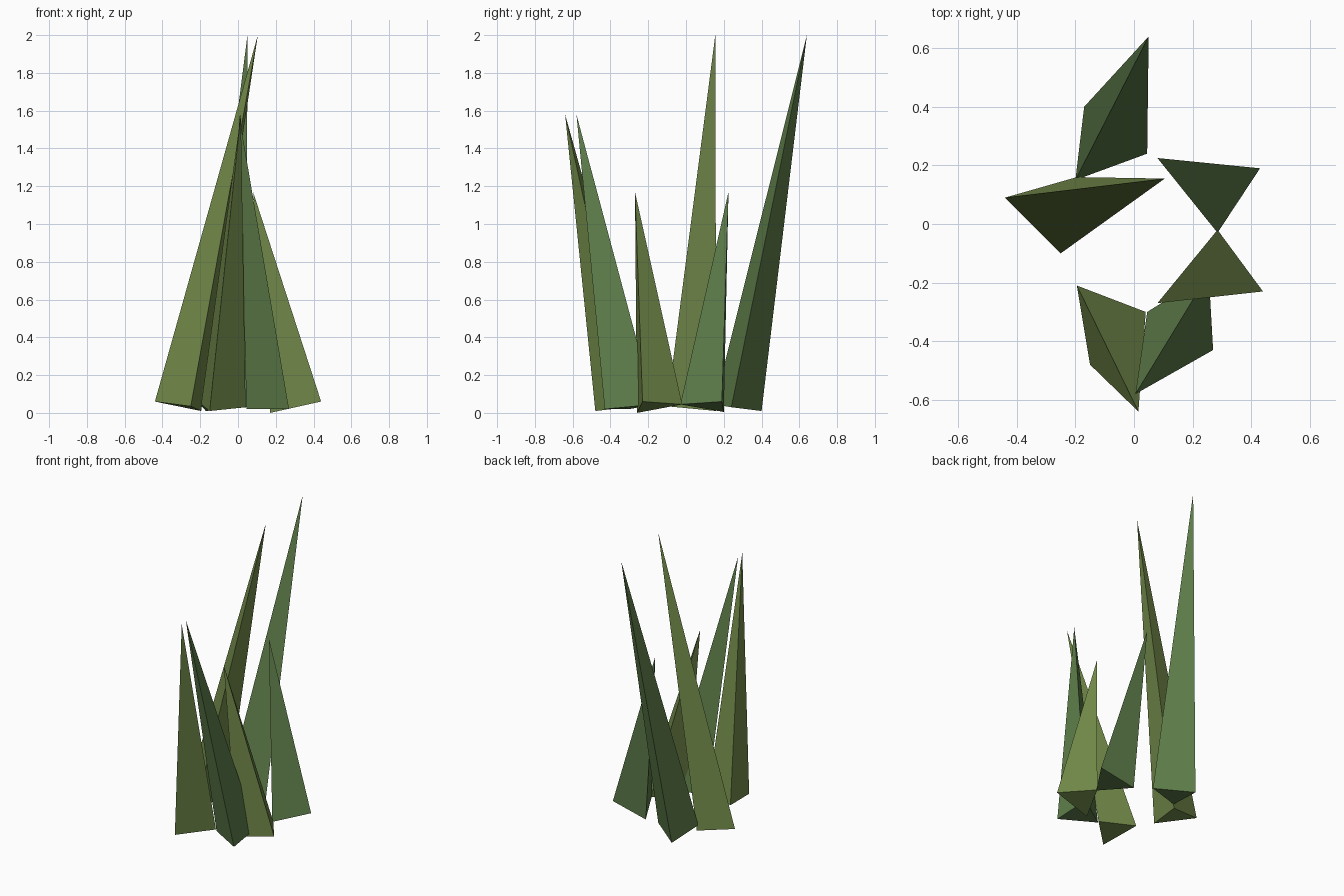
import bpy, bmesh

if "Cube" in bpy.data.objects:
    bpy.data.objects.remove(bpy.data.objects["Cube"])


def material(name, rgb):
    m = bpy.data.materials.new(name)
    m.diffuse_color = (*rgb, 1.0)
    m.use_nodes = True
    m.node_tree.nodes["Principled BSDF"].inputs["Base Color"].default_value = m.diffuse_color
    return m


green = material("leaf_green", (0.11, 0.205, 0.068))
olive = material("olive_green", (0.17, 0.255, 0.068))


def blade(name, mat, tip, base):
    """Three-sided grass blade: slightly tilted triangle drawn up to a leaning tip."""
    bm = bmesh.new()
    verts = [bm.verts.new(p) for p in base]
    top = bm.verts.new(tip)
    bm.faces.new(verts)
    for i in range(3):
        bm.faces.new((verts[i], verts[(i + 1) % 3], top))
    bmesh.ops.recalc_face_normals(bm, faces=bm.faces)
    mesh = bpy.data.meshes.new(name)
    bm.to_mesh(mesh)
    bm.free()
    mesh.materials.append(mat)
    obj = bpy.data.objects.new(name, mesh)
    bpy.context.collection.objects.link(obj)


# Tall pair
blade("tall_blade_back", green, (0.05, 0.64, 2.0),
      [(0.045, 0.24, 0.03), (-0.17, 0.40, 0.01), (-0.20, 0.15, 0.045)])
blade("tall_blade_left", olive, (0.105, 0.155, 2.0),
      [(-0.44, 0.09, 0.06), (-0.25, -0.10, 0.035), (-0.195, 0.16, 0.01)])

# Medium pair
blade("medium_blade_left", olive, (0.015, -0.64, 1.58),
      [(0.04, -0.30, 0.03), (-0.15, -0.48, 0.01), (-0.195, -0.21, 0.045)])
blade("medium_blade_right", green, (0.005, -0.58, 1.58),
      [(0.045, -0.30, 0.02), (0.27, -0.43, 0.02), (0.255, -0.17, 0.045)])

# Short pair
blade("short_blade_back", green, (0.08, 0.225, 1.17),
      [(0.43, 0.19, 0.06), (0.17, 0.20, 0.005), (0.285, -0.03, 0.045)])
blade("short_blade_front", olive, (0.08, -0.27, 1.17),
      [(0.44, -0.23, 0.06), (0.17, -0.26, 0.0), (0.285, -0.02, 0.045)])
